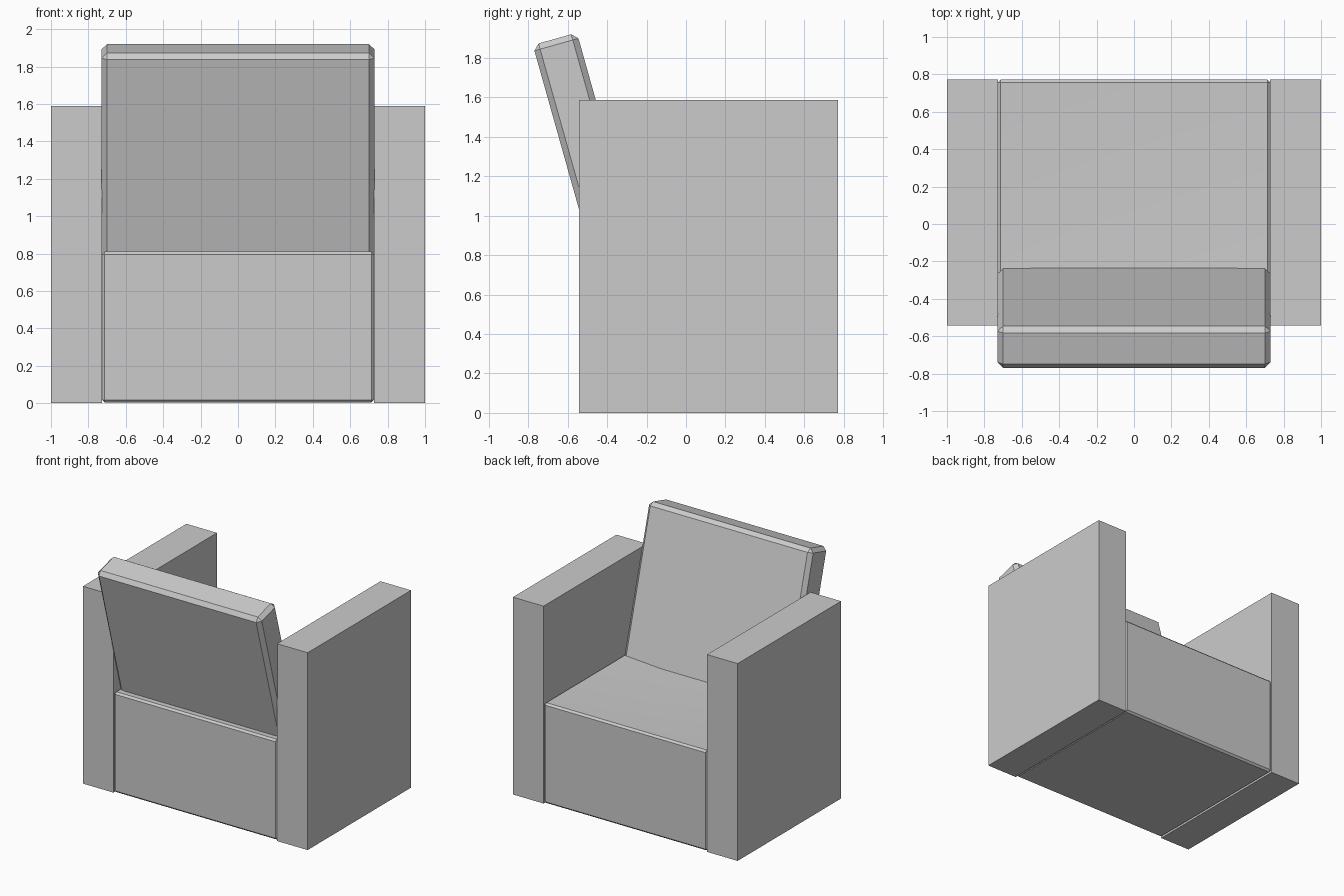
import bpy, bmesh, math
from mathutils import Matrix, Vector

if "Cube" in bpy.data.objects:
    bpy.data.objects.remove(bpy.data.objects["Cube"])


def block(name, lo, hi, bevel=0.0, dip=0.0, matrix=None):
    """Box between two corners, optionally chamfered, dipped on top and transformed."""
    lo, hi = Vector(lo), Vector(hi)
    bm = bmesh.new()
    bmesh.ops.create_cube(bm, size=1)
    bmesh.ops.scale(bm, vec=hi - lo, verts=bm.verts)
    bmesh.ops.translate(bm, vec=(lo + hi) / 2, verts=bm.verts)
    if bevel:
        bmesh.ops.bevel(bm, geom=bm.edges[:], offset=bevel, segments=1,
                        profile=0.5, affect='EDGES')
    if dip:
        top = max(bm.faces, key=lambda f: f.calc_center_median().z)
        centre = bmesh.ops.poke(bm, faces=[top])["verts"][0]
        centre.co.z -= dip
    if matrix:
        bm.transform(matrix)
    bmesh.ops.recalc_face_normals(bm, faces=bm.faces)
    mesh = bpy.data.meshes.new(name)
    bm.to_mesh(mesh)
    bm.free()
    obj = bpy.data.objects.new(name, mesh)
    bpy.context.collection.objects.link(obj)
    return obj


# Square slab arms
for side, x0, x1 in (("left", -1.0, -0.728), ("right", 0.728, 1.0)):
    block(side + "_arm", (x0, -0.543, 0), (x1, 0.772, 1.588))

# Chamfered seat block with a slightly sagging top
seat = block("seat", (-0.728, -0.543, 0.003), (0.728, 0.772, 0.81), bevel=0.015, dip=0.04)
for face in seat.data.polygons:
    face.use_smooth = True
seat.data.set_sharp_from_angle(angle=math.radians(20))

# Reclined backrest, its foot buried in the seat
block("backrest", (-0.73, -0.243, 0.76), (0.73, -0.011, 2.006), bevel=0.03,
      matrix=Matrix.Rotation(math.radians(15.7), 4, 'X'))
